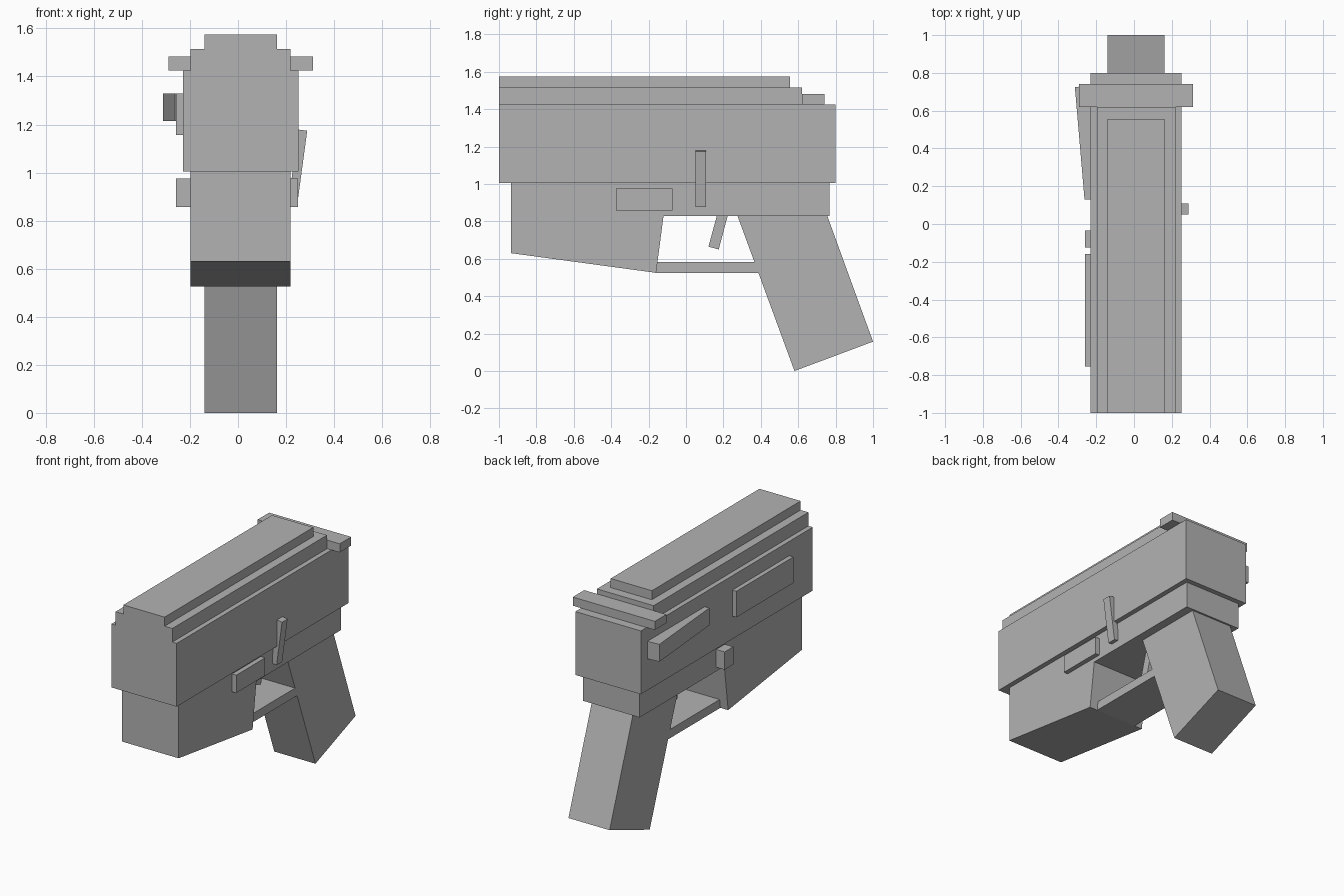
import bpy, bmesh

cube = bpy.data.objects.get("Cube")
if cube:
    bpy.data.objects.remove(cube, do_unlink=True)

grey = bpy.data.materials.new("matte_grey")
grey.use_nodes = True
COLOR = (0.45, 0.45, 0.45, 1)
grey.diffuse_color = COLOR
grey.node_tree.nodes["Principled BSDF"].inputs["Base Color"].default_value = COLOR


def prism(name, profile, low, high, axis):
    """Extrude a 2D profile along one axis, from low to high."""
    place = {
        "x": lambda p, d: (d, p[0], p[1]),
        "y": lambda p, d: (p[0], d, p[1]),
        "z": lambda p, d: (p[0], p[1], d),
    }[axis]
    bm = bmesh.new()
    start = [bm.verts.new(place(p, low)) for p in profile]
    end = [bm.verts.new(place(p, high)) for p in profile]
    bm.faces.new(start)
    bm.faces.new(end[::-1])
    n = len(profile)
    for i in range(n):
        j = (i + 1) % n
        bm.faces.new((start[i], end[i], end[j], start[j]))
    bmesh.ops.recalc_face_normals(bm, faces=bm.faces)
    mesh = bpy.data.meshes.new(name)
    bm.to_mesh(mesh)
    bm.free()
    mesh.materials.append(grey)
    obj = bpy.data.objects.new(name, mesh)
    bpy.context.collection.objects.link(obj)
    return obj


def box(name, x, y, z):
    return prism(name, [(y[0], z[0]), (y[1], z[0]), (y[1], z[1]), (y[0], z[1])], x[0], x[1], "x")


MID = 0.011               # centre plane of the body


def span(half):
    return MID - half, MID + half


# Stepped upper slide
box("slide", span(0.24), (-1, 0.8), (1.005, 1.425))
box("slide_step", span(0.208), (-1, 0.62), (1.425, 1.515))
box("slide_top", span(0.151), (-1, 0.557), (1.515, 1.575))
box("rear_handle", span(0.301), (0.62, 0.74), (1.425, 1.482))

# Lower frame with the deep front block
prism("frame", [(-0.935, 1.005), (-0.935, 0.63), (-0.16, 0.525), (-0.12, 0.83),
                (0.767, 0.83), (0.767, 1.005)], *span(0.208), "x")

# Slanted grip, guard and trigger
prism("grip", [(0.275, 0.83), (0.58, 0), (1, 0.157), (0.755, 0.83)], *span(0.151), "x")
box("trigger_guard", span(0.151), (-0.16, 0.385), (0.525, 0.583))
prism("trigger", [(0.165, 0.83), (0.12, 0.665), (0.175, 0.65), (0.223, 0.83)],
      *span(0.035), "x")

# Left side: plate and tilted lever
box("left_plate", (0.219, 0.25), (-0.375, -0.072), (0.857, 0.975))
prism("left_lever", [(0.211, 0.883), (0.248, 0.878), (0.288, 1.174), (0.25, 1.179)],
      0.05, 0.108, "y")

# Right side: long plate, button and flared catch
box("right_plate", (-0.259, -0.229), (-0.755, -0.158), (1.157, 1.33))
box("right_button", (-0.259, -0.197), (-0.125, -0.035), (0.857, 0.975))
prism("right_catch", [(-0.229, 0.13), (-0.262, 0.13), (-0.313, 0.725), (-0.229, 0.732)],
      1.215, 1.33, "z")
